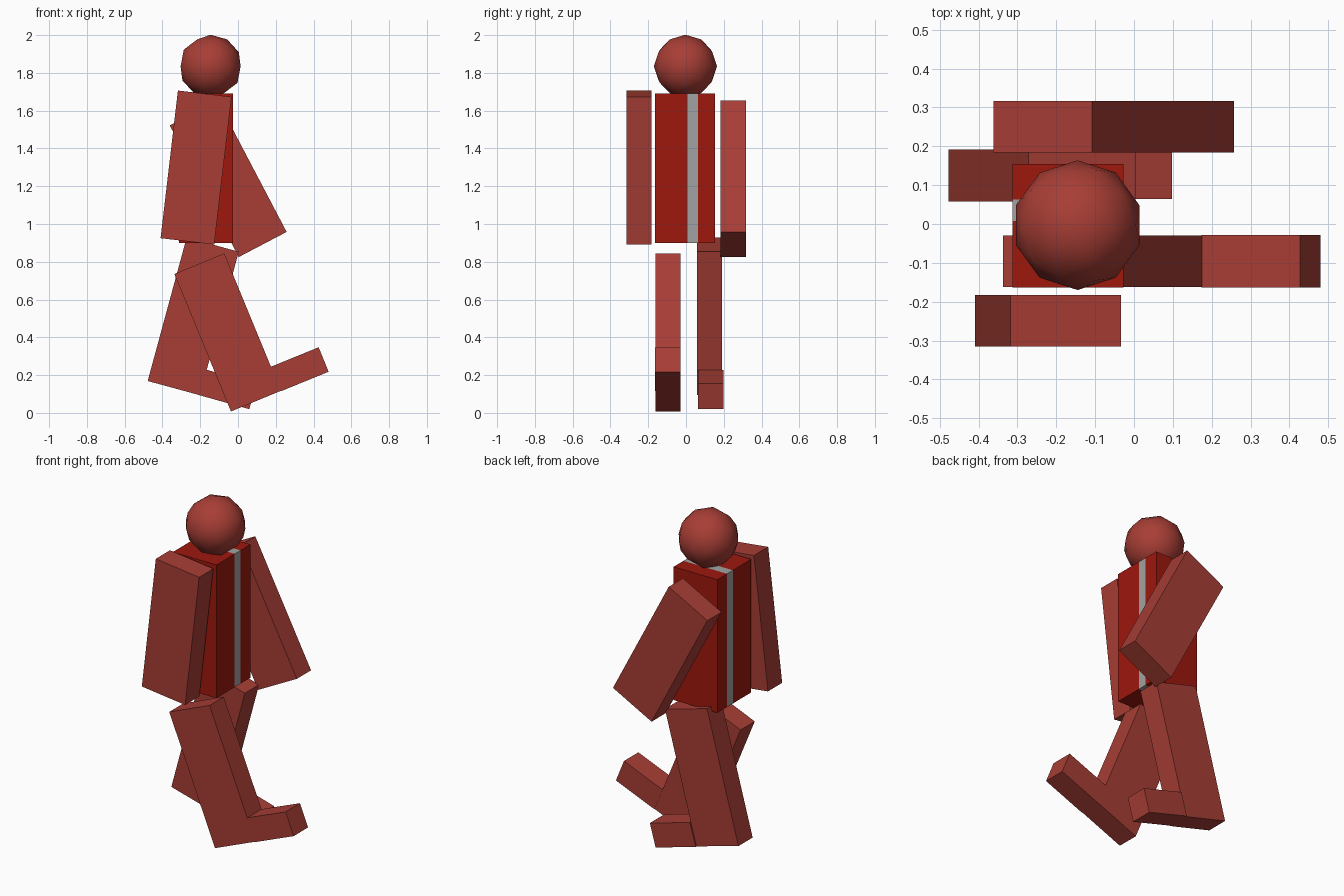
import bpy, bmesh
from math import radians

if "Cube" in bpy.data.objects:
    bpy.data.objects.remove(bpy.data.objects["Cube"])


def material(name, rgb):
    m = bpy.data.materials.new(name)
    m.diffuse_color = (*rgb, 1)
    m.use_nodes = True
    m.node_tree.nodes["Principled BSDF"].inputs["Base Color"].default_value = m.diffuse_color
    return m


SKIN = material("limb red", (0.39, 0.048, 0.036))
SHIRT = material("shirt red", (0.34, 0.009, 0.004))
STRIPE = material("stripe grey", (0.36, 0.36, 0.36))


def box(name, centre, size, tilt=0):
    """Box swung about the y axis; a positive tilt leans its top towards +x."""
    bm = bmesh.new()
    bmesh.ops.create_cube(bm, size=1)
    bmesh.ops.scale(bm, vec=size, verts=bm.verts)
    mesh = bpy.data.meshes.new(name)
    bm.to_mesh(mesh)
    bm.free()
    ob = bpy.data.objects.new(name, mesh)
    ob.location = centre
    ob.rotation_euler.y = radians(tilt)
    bpy.context.collection.objects.link(ob)
    return ob


# limbs: the walker strides towards +x
LIMB = (0.286, 0.133, 0.787)
FOOT = (0.273, 0.135, 0.14)
for name, centre, size, tilt in [
    ("near_arm", (-0.222, -0.249, 1.299), LIMB, 6.7),
    ("far_arm", (-0.052, 0.25, 1.24), LIMB, -27.7),
    ("near_leg", (-0.055, -0.096, 0.426), LIMB, -22.4),
    ("far_leg", (-0.237, 0.125, 0.511), LIMB, 15.2),
    ("near_foot", (0.327, -0.096, 0.231), FOOT, -22.2),
    ("far_foot", (-0.053, 0.132, 0.124), FOOT, 15.6),
]:
    box(name, centre, size, tilt).data.materials.append(SKIN)

# torso, cut twice so the band between the cuts becomes the stripe
cy, y0, y1 = -0.005, 0.008, 0.063
torso = box("torso", (-0.17, cy, 1.295), (0.286, 0.318, 0.79))
torso.data.materials.append(SHIRT)
torso.data.materials.append(STRIPE)
bm = bmesh.new()
bm.from_mesh(torso.data)
for y in (y0, y1):
    bmesh.ops.bisect_plane(bm, geom=bm.verts[:] + bm.edges[:] + bm.faces[:],
                           plane_co=(0, y - cy, 0), plane_no=(0, 1, 0))
for f in bm.faces:
    f.material_index = int(y0 < f.calc_center_median().y + cy < y1)
bm.to_mesh(torso.data)
bm.free()

# head
bpy.ops.mesh.primitive_ico_sphere_add(subdivisions=2, radius=0.167,
                                      location=(-0.145, -0.003, 1.835))
head = bpy.context.object
head.name = "head"
head.data.materials.append(SKIN)
bpy.ops.object.shade_smooth()
